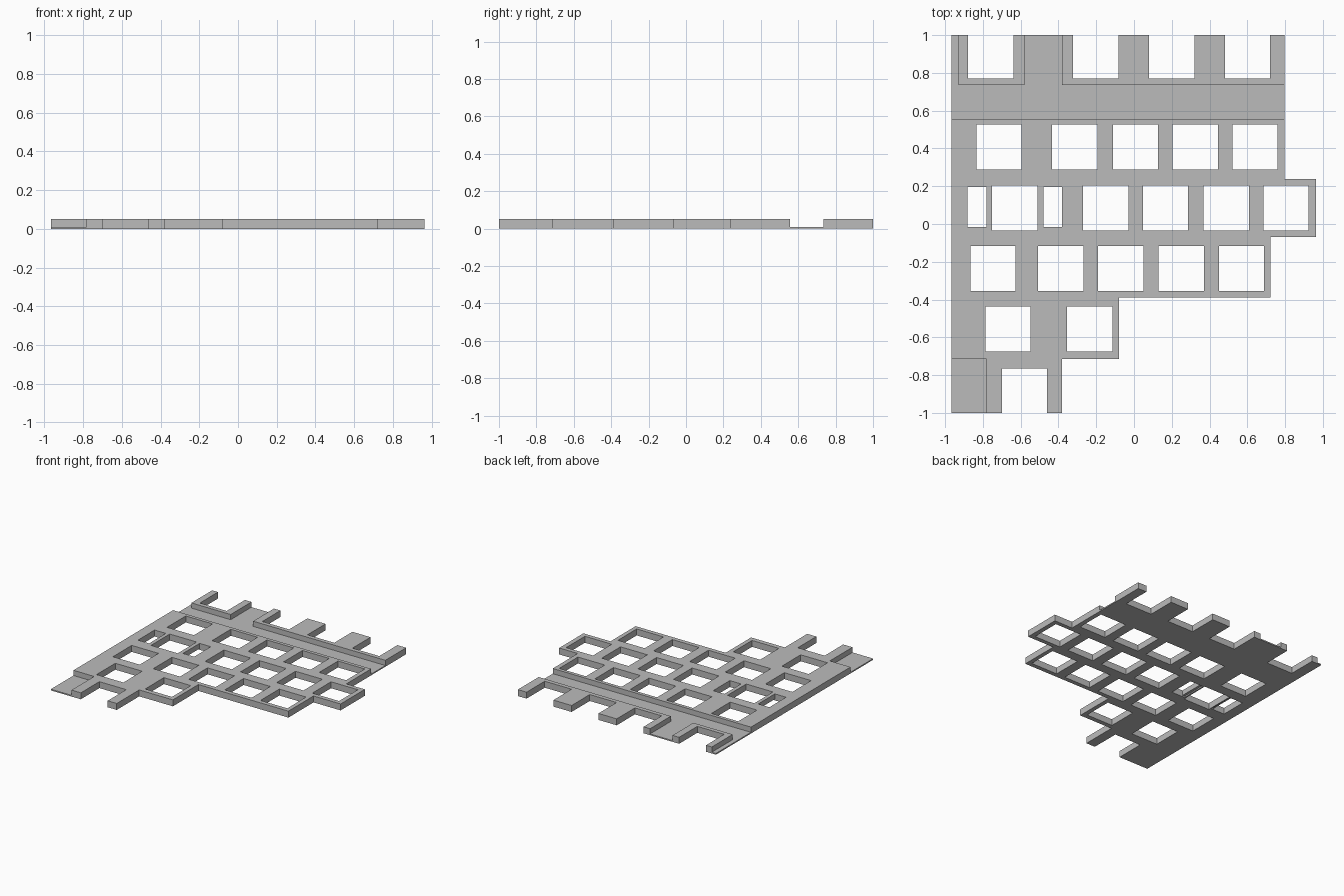
import bpy
import bmesh

if "Cube" in bpy.data.objects:
    bpy.data.objects.remove(bpy.data.objects["Cube"], do_unlink=True)

HEIGHT, SHEET, HOLE = 0.052, 0.01, 0.239

grey = bpy.data.materials.new("plain grey")
grey.use_nodes = True
grey.diffuse_color = (0.5, 0.5, 0.5, 1)
grey.node_tree.nodes["Principled BSDF"].inputs["Base Color"].default_value = grey.diffuse_color


def new_object(name, bm):
    bmesh.ops.recalc_face_normals(bm, faces=bm.faces)
    mesh = bpy.data.meshes.new(name)
    bm.to_mesh(mesh)
    bm.free()
    mesh.materials.append(grey)
    obj = bpy.data.objects.new(name, mesh)
    bpy.context.collection.objects.link(obj)
    return obj


def add_prism(bm, outline, z0, z1):
    """Extrude a flat outline between two heights."""
    face = bm.faces.new([bm.verts.new((x, y, z0)) for x, y in outline])
    top = bmesh.ops.extrude_face_region(bm, geom=[face])["geom"]
    verts = [v for v in top if isinstance(v, bmesh.types.BMVert)]
    bmesh.ops.translate(bm, verts=verts, vec=(0, 0, z1 - z0))


def add_box(bm, x0, x1, y0, y1, z0=-0.1, z1=0.2):
    add_prism(bm, [(x0, y0), (x1, y0), (x1, y1), (x0, y1)], z0, z1)


def cut(target, bm, name):
    """Subtract a set of cutter boxes and discard the cutter."""
    cutter = new_object(name, bm)
    cutter.hide_render = True
    mod = target.modifiers.new(name, "BOOLEAN")
    mod.operation, mod.solver, mod.object = "DIFFERENCE", "EXACT", cutter
    mod.use_self = True
    bpy.context.view_layer.objects.active = target
    bpy.ops.object.modifier_apply(modifier=name)
    bpy.data.objects.remove(cutter, do_unlink=True)


# Stepped panel outline
bm = bmesh.new()
add_prism(bm, [(-0.967, -1), (-0.38, -1), (-0.38, -0.714), (-0.08, -0.714),
               (-0.08, -0.39), (0.722, -0.39), (0.722, -0.07), (0.963, -0.07),
               (0.963, 0.238), (0.798, 0.238), (0.798, 1), (-0.967, 1)], 0, HEIGHT)
panel = new_object("lattice_panel", bm)

# Areas lowered to the thin sheet, and the two bars lifted off the ground
bm = bmesh.new()
add_prism(bm, [(-1.1, 0.555), (0.9, 0.555), (0.9, 0.735), (-0.38, 0.735),
               (-0.38, 1.1), (-0.58, 1.1), (-0.58, 0.735), (-0.93, 0.735),
               (-0.93, 1.1), (-1.1, 1.1)], SHEET, 0.2)
add_box(bm, -1.1, -0.783, -1.1, -0.712, SHEET)
for x0, x1 in ((-0.83, -0.76), (-0.5, -0.43)):
    add_box(bm, x0, x1, -0.015, 0.197, -0.1, SHEET)
cut(panel, bm, "recesses")

# Rows of square openings: lower edge, then left edges
rows = [
    (0.288, (-0.834, -0.433, -0.111, 0.205, 0.522)),
    (-0.035, (-0.751, -0.269, 0.047, 0.369, 0.686)),
    (-0.355, (-0.866, -0.507, -0.19, 0.131, 0.449)),
    (-0.676, (-0.787, -0.354)),
]
bm = bmesh.new()
for y, lefts in rows:
    for x in lefts:
        add_box(bm, x, x + HOLE, y, y + HOLE)

# Narrow side slots
for x in (-0.881, -0.48):
    add_box(bm, x, x + 0.1, -0.015, 0.197)

# Open notches along the back and front edges
for x in (-0.878, -0.322, 0.08, 0.481):
    add_box(bm, x, x + HOLE, 0.769, 1.1)
add_box(bm, -0.7, -0.7 + HOLE, -1.1, -0.764)
cut(panel, bm, "openings")
